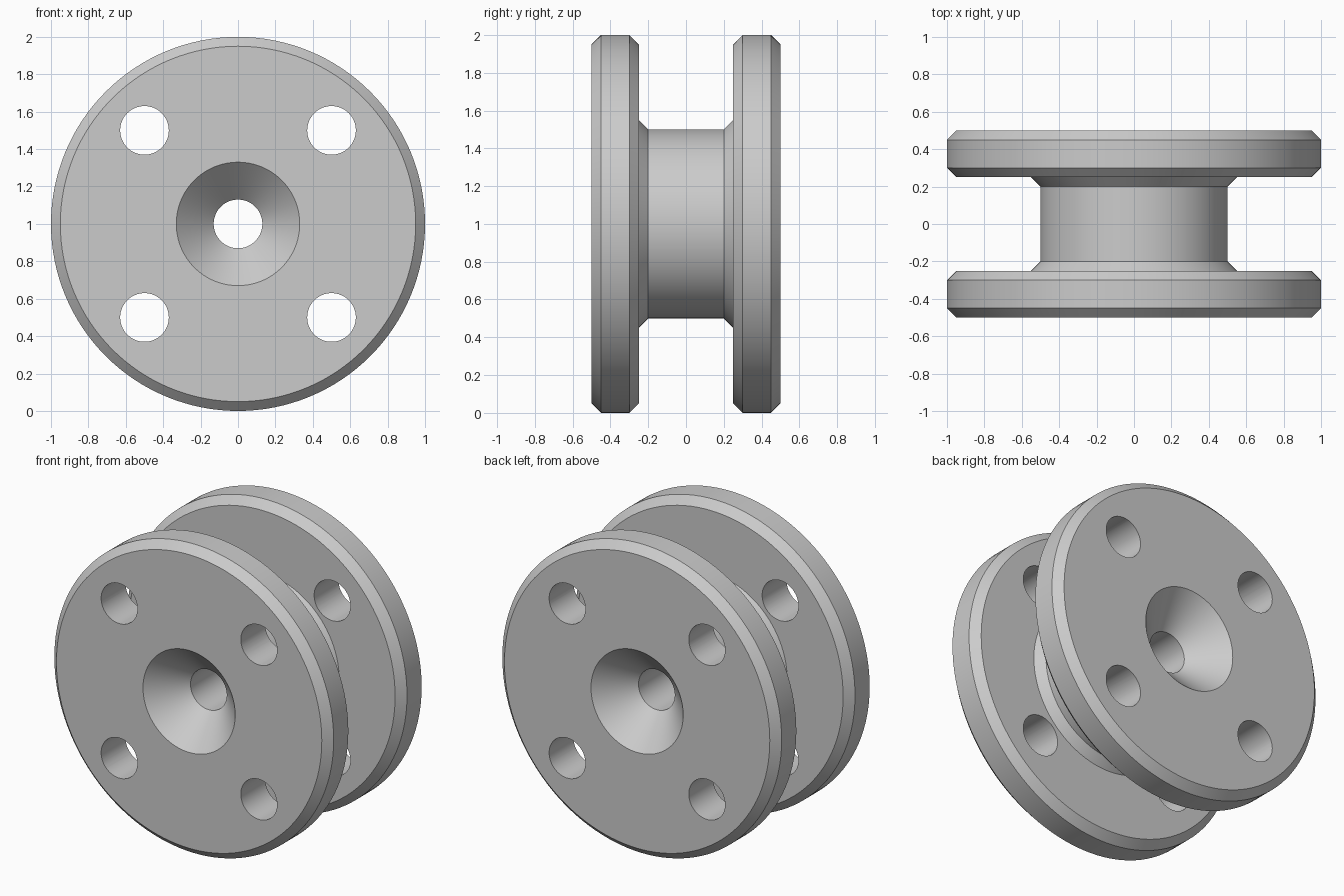
import bpy
import bmesh
import math
from mathutils import Matrix, Vector

cube = bpy.data.objects.get("Cube")
if cube:
    bpy.data.objects.remove(cube, do_unlink=True)

SEGMENTS = 128
CENTRE = Vector((0, 0, 1))

grey = bpy.data.materials.new("light_grey")
grey.use_nodes = True
colour = (0.6, 0.6, 0.6, 1)
grey.diffuse_color = colour
grey.node_tree.nodes["Principled BSDF"].inputs["Base Color"].default_value = colour


def make_object(name, bm):
    bmesh.ops.recalc_face_normals(bm, faces=bm.faces)
    mesh = bpy.data.meshes.new(name)
    bm.to_mesh(mesh)
    bm.free()
    obj = bpy.data.objects.new(name, mesh)
    bpy.context.collection.objects.link(obj)
    mesh.materials.append(grey)
    return obj


# Spool body: half profile as (radius, y), mirrored, then revolved about the y axis
half = [(0.13, 0.30), (0.33, 0.50), (0.95, 0.50), (1.00, 0.45),
        (1.00, 0.30), (0.95, 0.25), (0.55, 0.25), (0.50, 0.20)]
profile = half + [(r, -y) for r, y in reversed(half)]

bm = bmesh.new()
verts = [bm.verts.new(CENTRE + Vector((r, y, 0))) for r, y in profile]
edges = [bm.edges.new((a, b)) for a, b in zip(verts, verts[1:] + verts[:1])]
bmesh.ops.spin(bm, geom=verts + edges, cent=CENTRE, axis=(0, 1, 0),
               angle=math.tau, steps=SEGMENTS, use_duplicate=False)
bmesh.ops.remove_doubles(bm, verts=bm.verts, dist=0.0001)
spool = make_object("spool_body", bm)

# Four bolt holes through both flanges
bm = bmesh.new()
for x in (-0.5, 0.5):
    for z in (-0.5, 0.5):
        place = Matrix.Translation(CENTRE + Vector((x, 0, z)))
        bmesh.ops.create_cone(bm, cap_ends=True, segments=64, radius1=0.13, radius2=0.13,
                              depth=1.4, matrix=place @ Matrix.Rotation(math.pi / 2, 4, "X"))
cutter = make_object("bolt_hole_cutter", bm)
cutter.hide_render = True

holes = spool.modifiers.new("bolt_holes", "BOOLEAN")
holes.operation = "DIFFERENCE"
holes.solver = "EXACT"
holes.object = cutter

bpy.ops.object.select_all(action="DESELECT")
spool.select_set(True)
bpy.context.view_layer.objects.active = spool
bpy.ops.object.modifier_apply(modifier=holes.name)
bpy.data.objects.remove(cutter, do_unlink=True)

# Smooth round walls, crisp rims
bpy.ops.object.shade_smooth_by_angle(angle=math.radians(30))
